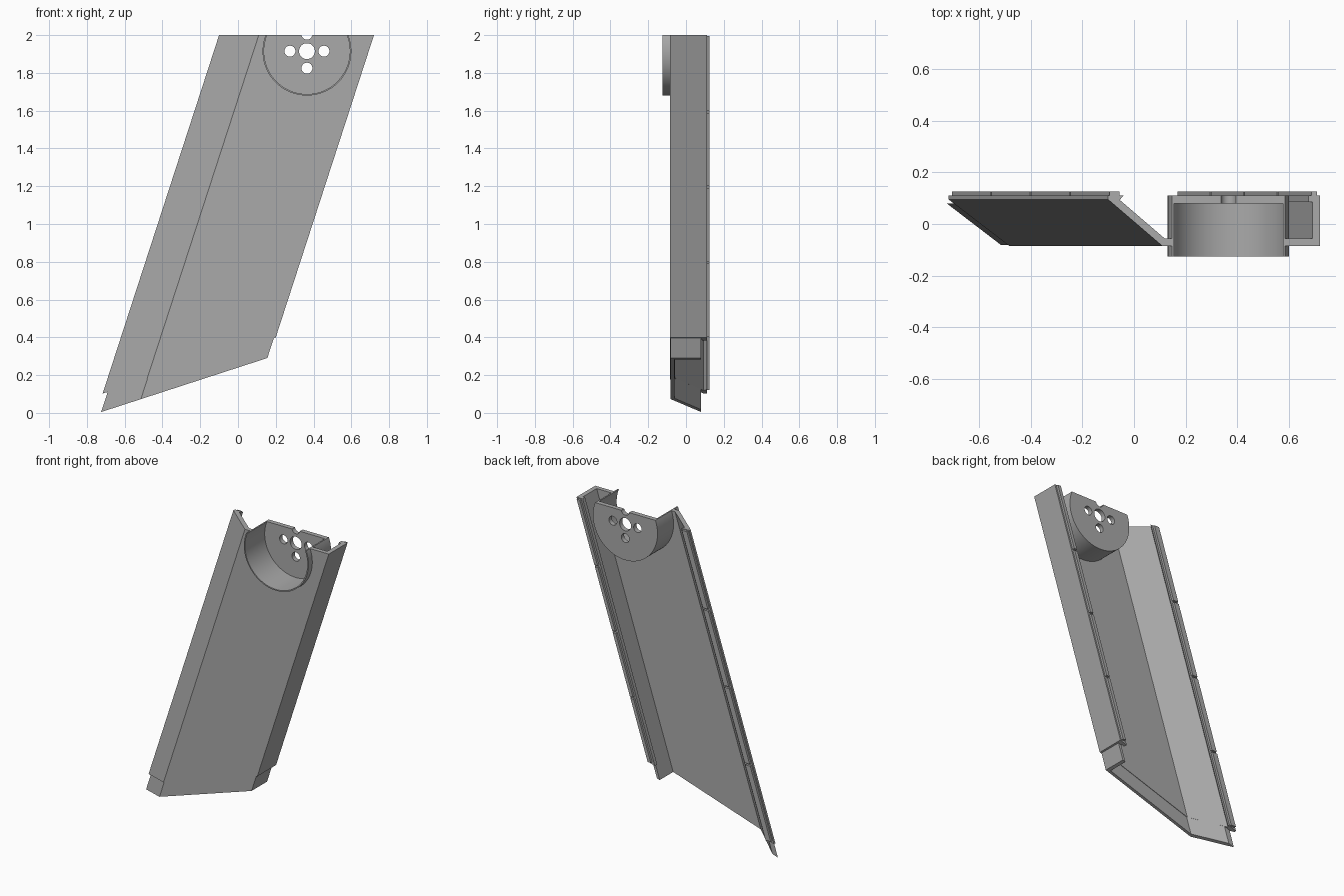
import bpy
import bmesh
import math
from mathutils import Matrix

cube = bpy.data.objects.get("Cube")
if cube:
    bpy.data.objects.remove(cube, do_unlink=True)

LEAN = math.tan(math.radians(18))   # sideways lean of the casing per unit height
TOP = 2.0

grey = bpy.data.materials.new("plain grey")
grey.use_nodes = True
colour = (0.4, 0.4, 0.4, 1)
grey.diffuse_color = colour
grey.node_tree.nodes["Principled BSDF"].inputs["Base Color"].default_value = colour


def finish(name, bm):
    bmesh.ops.recalc_face_normals(bm, faces=bm.faces)
    mesh = bpy.data.meshes.new(name)
    bm.to_mesh(mesh)
    bm.free()
    mesh.materials.append(grey)
    ob = bpy.data.objects.new(name, mesh)
    bpy.context.collection.objects.link(ob)
    return ob


def slanted(a):
    """Height where a leaning line starting at u meets the plane z = a + LEAN * x."""
    return lambda u: (a + LEAN * u) / (1 - LEAN * LEAN)


def level(z):
    return lambda u: z


def leaning_prism(name, section, low, high):
    """Sweep a (u, y) section along the lean between two end planes."""
    bm = bmesh.new()
    ends = []
    for height in (low, high):
        ends.append([bm.verts.new((u + LEAN * height(u), y, height(u))) for u, y in section])
    bm.faces.new(ends[0])
    bm.faces.new(ends[1])
    n = len(section)
    for i in range(n):
        j = (i + 1) % n
        bm.faces.new((ends[0][i], ends[0][j], ends[1][j], ends[1][i]))
    return finish(name, bm)


def cylinder(name, x, z, r, y0, y1, sides=96):
    bm = bmesh.new()
    place = Matrix.Translation((x, (y0 + y1) / 2, z)) @ Matrix.Rotation(math.pi / 2, 4, 'X')
    bmesh.ops.create_cone(bm, cap_ends=True, segments=sides, radius1=r, radius2=r,
                          depth=y1 - y0, matrix=place)
    return finish(name, bm)


def cut(ob, cutter):
    """Subtract the cutter, bake the result and remove the cutter."""
    cutter.hide_render = True
    mod = ob.modifiers.new("cut", 'BOOLEAN')
    mod.operation = 'DIFFERENCE'
    mod.solver = 'EXACT'
    mod.object = cutter
    bpy.context.view_layer.update()
    evaluated = ob.evaluated_get(bpy.context.evaluated_depsgraph_get())
    baked = bpy.data.meshes.new_from_object(evaluated)
    ob.modifiers.clear()
    ob.data = baked
    bpy.data.objects.remove(cutter, do_unlink=True)


# Main channel: sloped left wall, front panel, right wall with back flange
shell = leaning_prism("casing_shell", [
    (-0.75, 0.11), (-0.75, 0.095), (-0.54, -0.085), (0.07, -0.085), (0.07, 0.11),
    (0.025, 0.11), (0.025, 0.085), (0.04, 0.085), (0.04, -0.057),
    (-0.53, -0.057), (-0.705, 0.093), (-0.69, 0.11)],
    slanted(0.335), level(TOP))

# Inset lip along the slanted lower end
leaning_prism("lower_lip", [
    (-0.726, 0.08), (-0.538, -0.081), (0.061, -0.081), (0.061, 0.08),
    (0.043, 0.08), (0.043, -0.06), (-0.527, -0.06), (-0.69, 0.08)],
    slanted(0.24), slanted(0.36))

# Segmented rails on the back edges of both walls
GAP = 0.012
for side, u0, u1, start in (("left", -0.742, -0.705, 0.12), ("right", 0.037, 0.06, 0.405)):
    step = (TOP - 0.005 - start) / 4
    for i in range(4):
        z = start + i * step
        leaning_prism(f"{side}_rail_{i + 1}",
                      [(u0, 0.105), (u1, 0.105), (u1, 0.125), (u0, 0.125)],
                      level(z), level(z + step - (GAP if i < 3 else 0)))

# Round mounting cup, open to the front, trimmed flat at the top
CX, CZ, R = 0.365, 1.915, 0.235
cut(shell, cylinder("panel_cutter", CX, CZ, R - 0.003, -0.2, 0.07))
cup = cylinder("mounting_cup", CX, CZ, R, -0.125, 0.11)
cut(cup, cylinder("bore_cutter", CX, CZ, R - 0.008, -0.2, 0.08))
D = 0.09
for dx, dz, r in ((0, 0, 0.042), (D, 0, 0.029), (-D, 0, 0.029), (0, D, 0.029), (0, -D, 0.029)):
    cut(cup, cylinder("hole_cutter", CX + dx, CZ + dz, r, 0, 0.2, 32))
bm = bmesh.new()
bmesh.ops.create_cube(bm, size=1, matrix=Matrix.Translation((CX, 0, TOP + 0.5)))
cut(cup, finish("top_cutter", bm))

bpy.ops.object.select_all(action='DESELECT')
cup.select_set(True)
bpy.context.view_layer.objects.active = cup
bpy.ops.object.shade_smooth_by_angle(angle=math.radians(30))
